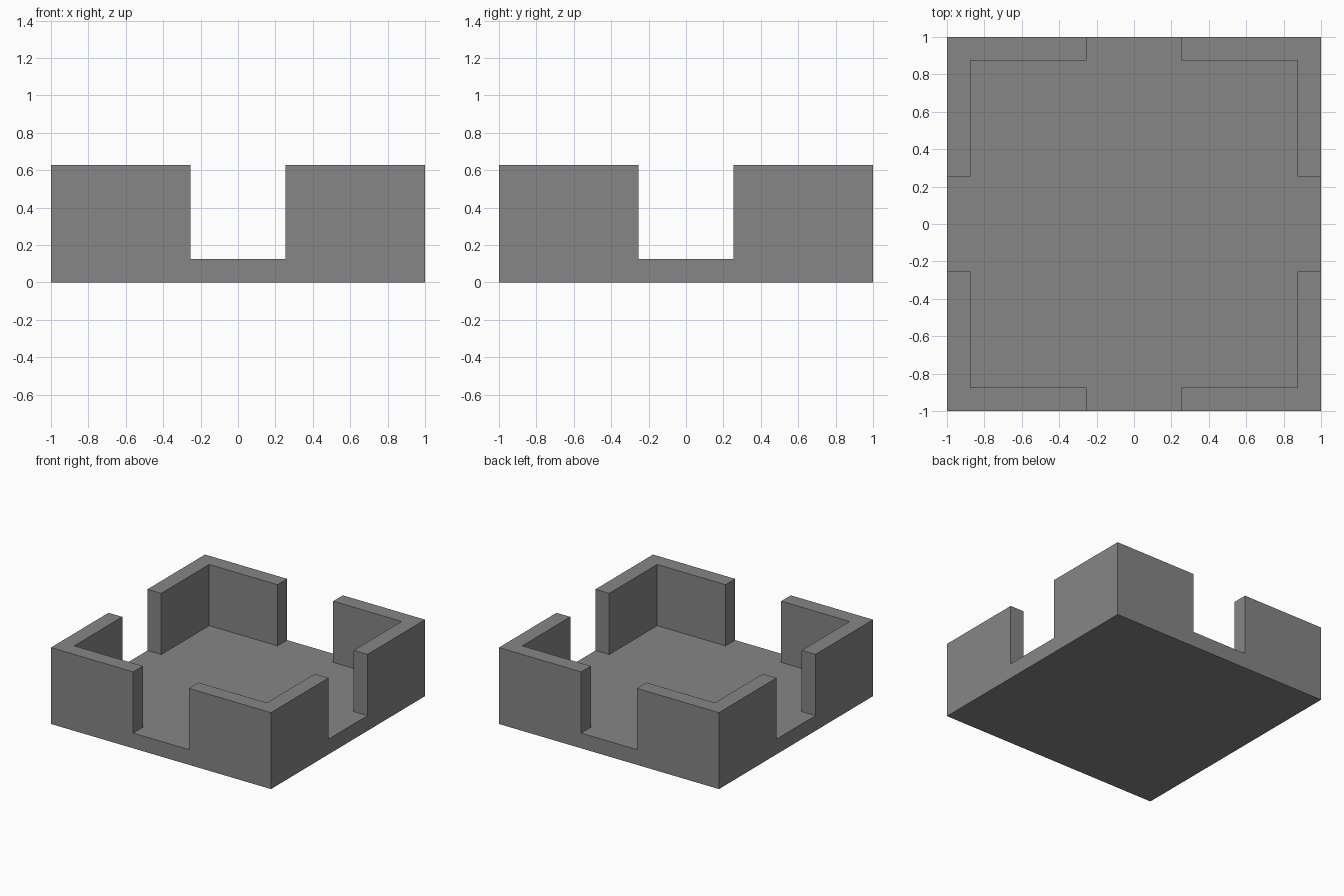
import bpy
import bmesh
from mathutils import Vector

cube = bpy.data.objects.get("Cube")
if cube:
    bpy.data.objects.remove(cube, do_unlink=True)

HALF = 1.0        # half the tray width
INNER = 0.875     # inside face of the walls
GAP = 0.253       # half the opening in each side
FLOOR = 0.125     # floor thickness
HEIGHT = 0.628    # top of the walls

grey = bpy.data.materials.new("grey")
grey.use_nodes = True
colour = (0.24, 0.24, 0.24, 1)
grey.diffuse_color = colour
grey.node_tree.nodes["Principled BSDF"].inputs["Base Color"].default_value = colour


def extrude(bm, faces, height):
    """Extrude faces as one region along z and drop the originals."""
    result = bmesh.ops.extrude_face_region(bm, geom=faces)["geom"]
    verts = [g for g in result if isinstance(g, bmesh.types.BMVert)]
    bmesh.ops.translate(bm, verts=verts, vec=Vector((0, 0, height)))
    return [g for g in result if isinstance(g, bmesh.types.BMFace)]


# Floor plan: a grid cut along the wall and opening lines
lines = [-HALF, -INNER, -GAP, GAP, INNER, HALF]
bm = bmesh.new()
rows = [[bm.verts.new((x, y, 0)) for x in lines] for y in lines]
plan = []
for low, high in zip(rows, rows[1:]):
    for i in range(len(lines) - 1):
        plan.append(bm.faces.new((low[i], low[i + 1], high[i + 1], high[i])))

# Floor slab, keeping the plan as its underside
bottom = [f.copy() for f in plan]
top = extrude(bm, plan, FLOOR)

# Four L-shaped corner walls, raised from the rim on either side of the openings
walls = []
for face in top:
    c = face.calc_center_median()
    on_rim = max(abs(c.x), abs(c.y)) > INNER
    in_opening = min(abs(c.x), abs(c.y)) < GAP
    if on_rim and not in_opening:
        walls.append(face)
extrude(bm, walls, HEIGHT - FLOOR)

# Weld and merge flat areas into single clean faces
bmesh.ops.remove_doubles(bm, verts=bm.verts[:], dist=0.0001)
bmesh.ops.recalc_face_normals(bm, faces=bm.faces[:])
bmesh.ops.dissolve_limit(bm, angle_limit=0.01, verts=bm.verts[:], edges=bm.edges[:])

mesh = bpy.data.meshes.new("tray")
bm.to_mesh(mesh)
bm.free()
mesh.materials.append(grey)
tray = bpy.data.objects.new("tray_with_corner_walls", mesh)
bpy.context.collection.objects.link(tray)
